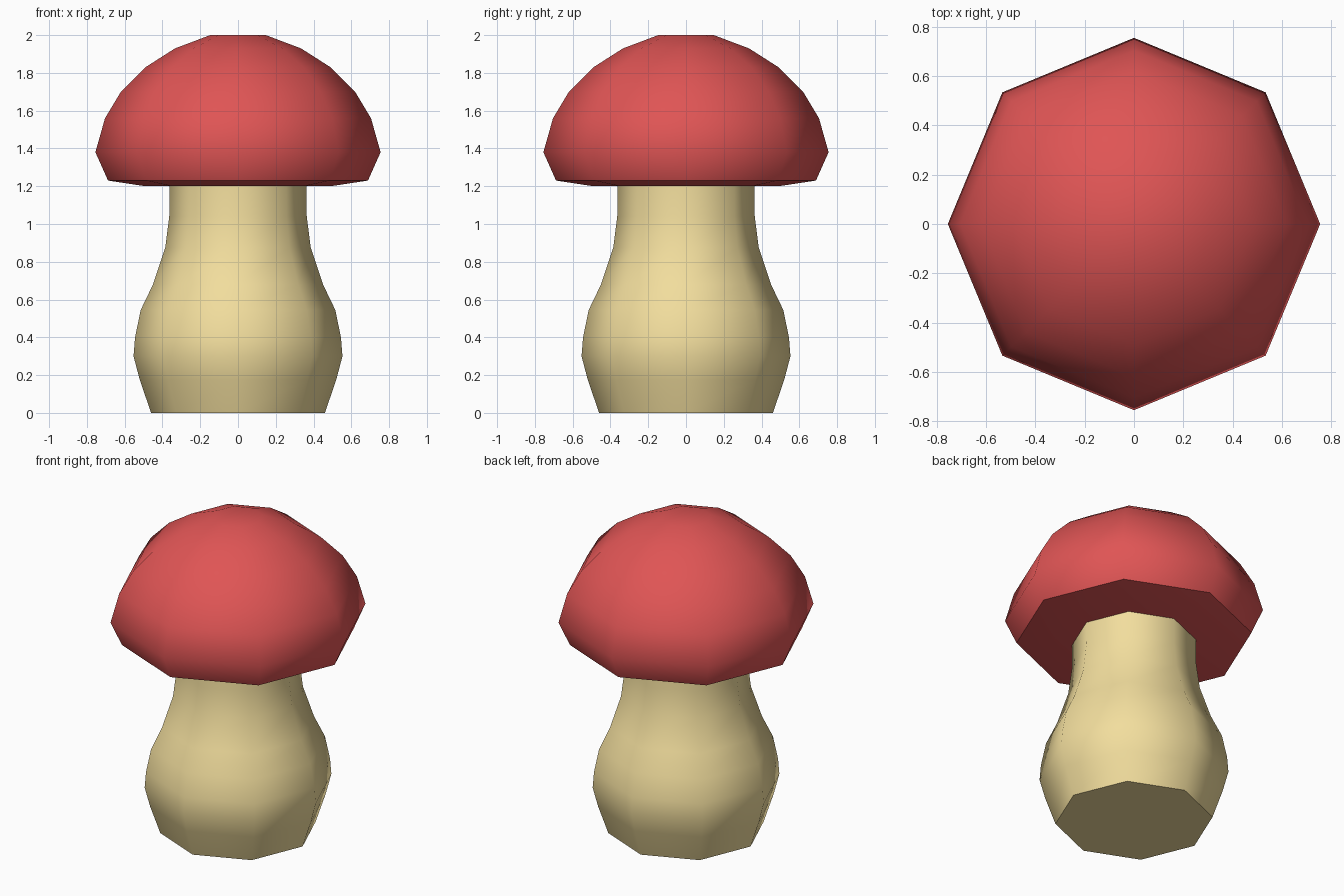
import bpy, bmesh
from math import cos, sin, pi, radians

if "Cube" in bpy.data.objects:
    bpy.data.objects.remove(bpy.data.objects["Cube"])

SIDES = 8

def lathe(name, profile, color):
    """Revolve (radius, z) points into a capped eight-sided solid."""
    bm = bmesh.new()
    rings = [[bm.verts.new((r * cos(2 * pi * i / SIDES), r * sin(2 * pi * i / SIDES), z))
              for i in range(SIDES)] for r, z in profile]
    for a, b in zip(rings, rings[1:]):
        for i in range(SIDES):
            j = (i + 1) % SIDES
            bm.faces.new((a[i], a[j], b[j], b[i]))
    bm.faces.new(rings[0][::-1])
    bm.faces.new(rings[-1])
    bmesh.ops.recalc_face_normals(bm, faces=bm.faces)
    mesh = bpy.data.meshes.new(name)
    bm.to_mesh(mesh)
    bm.free()
    obj = bpy.data.objects.new(name, mesh)
    bpy.context.collection.objects.link(obj)
    mat = bpy.data.materials.new(name + "_color")
    mat.diffuse_color = color
    mat.use_nodes = True
    mat.node_tree.nodes["Principled BSDF"].inputs["Base Color"].default_value = mat.diffuse_color
    mesh.materials.append(mat)
    bpy.ops.object.select_all(action='DESELECT')
    obj.select_set(True)
    bpy.context.view_layer.objects.active = obj
    bpy.ops.object.shade_smooth_by_angle(angle=radians(50))
    return obj

# Bulging stem, its top just reaching into the cap
lathe("stem", [(0.46, 0), (0.52, 0.175), (0.553, 0.30), (0.545, 0.40), (0.515, 0.545),
               (0.45, 0.68), (0.385, 0.875), (0.364, 1.04), (0.362, 1.21)],
      (0.89, 0.73, 0.34, 1))

# Domed cap with a shallow underside
lathe("cap", [(0.49, 1.20), (0.688, 1.23), (0.755, 1.38), (0.704, 1.56), (0.62, 1.70),
              (0.49, 1.83), (0.333, 1.93), (0.147, 2.0)],
      (0.74, 0.09, 0.09, 1))
